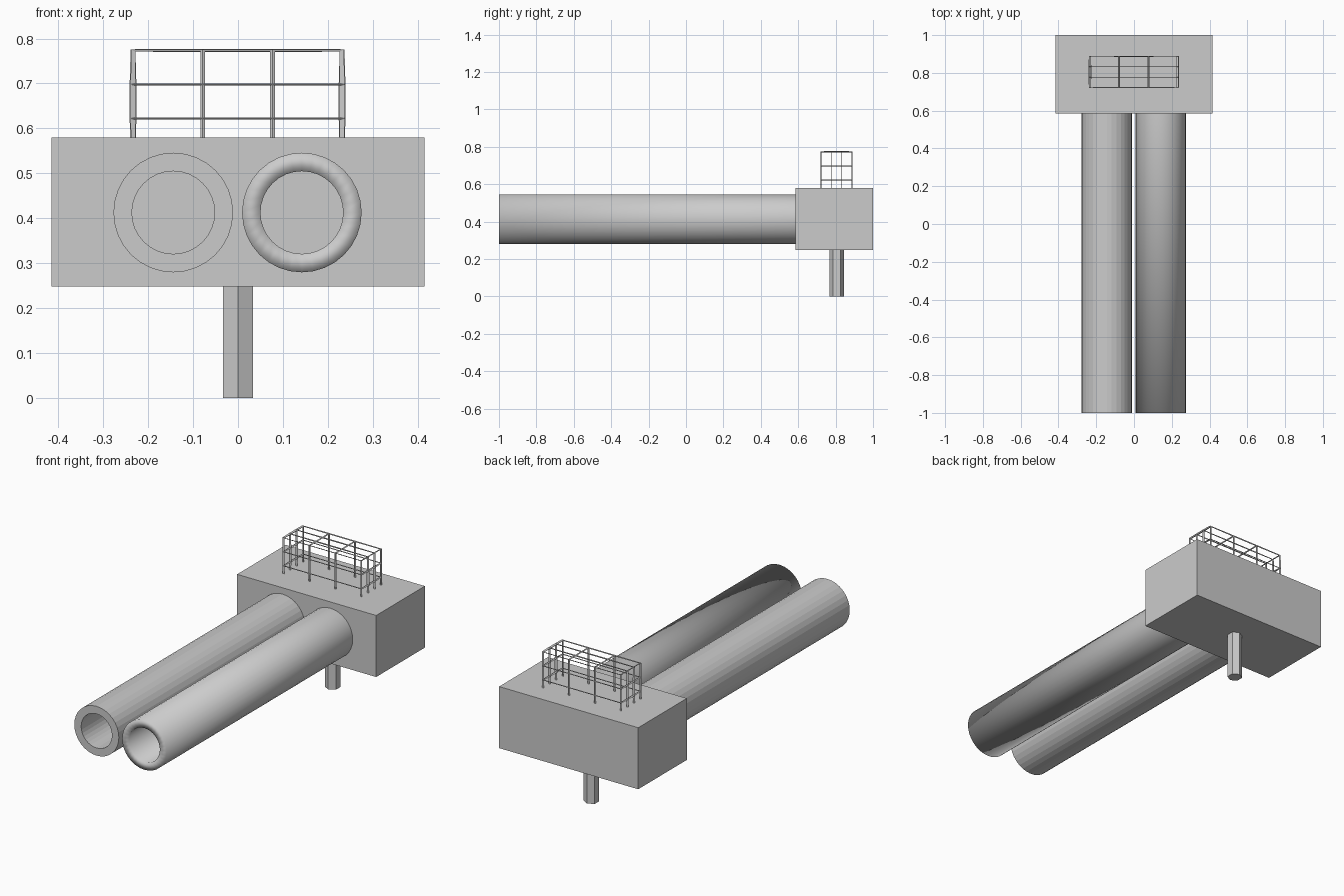
import bpy, bmesh
from math import pi, sin, cos

if "Cube" in bpy.data.objects:
    bpy.data.objects.remove(bpy.data.objects["Cube"])


def make_object(name, bm, loc=(0, 0, 0), scale=(1, 1, 1), smooth=False):
    bmesh.ops.recalc_face_normals(bm, faces=bm.faces)
    for f in bm.faces:
        f.smooth = smooth
    me = bpy.data.meshes.new(name)
    bm.to_mesh(me)
    bm.free()
    ob = bpy.data.objects.new(name, me)
    ob.location = loc
    ob.scale = scale
    bpy.context.collection.objects.link(ob)
    return ob


def barrel(name, x, smooth, sides=32, outer=0.133, inner=0.092):
    # hollow tube along y: outer wall, front lip, bore
    bm = bmesh.new()
    profile = [(outer, 0.59), (outer, -1.0), (inner, -1.0), (inner, 0.59)]
    rings = [[bm.verts.new((r * sin(2 * pi * i / sides), y, r * cos(2 * pi * i / sides)))
              for i in range(sides)] for r, y in profile]
    for a, b in zip(rings, rings[1:]):
        for i in range(sides):
            j = (i + 1) % sides
            bm.faces.new((a[i], a[j], b[j], b[i]))
    return make_object(name, bm, (x, 0, 0.413), smooth=smooth)


# main block
bm = bmesh.new()
bmesh.ops.create_cube(bm, size=1)
make_object("housing", bm, (0, 0.7925, 0.414), (0.83, 0.415, 0.332))

# twin tubes: one faceted, one fully smooth
barrel("left_barrel", -0.144, False)
barrel("right_barrel", 0.142, True)

# hexagonal support post with a corner facing front
bm = bmesh.new()
bmesh.ops.create_cone(bm, cap_ends=True, segments=6, radius1=0.038, radius2=0.038, depth=0.25)
post = make_object("support_post", bm, (0, 0.806, 0.125))
if abs(max(v.co.x for v in post.data.vertices) - 0.038) < 1e-4:
    post.rotation_euler.z = pi / 6

# wire cage: 3 x 3 x 3 grid, lower row sunk into the housing
bm = bmesh.new()
bmesh.ops.create_cube(bm, size=2)
bmesh.ops.subdivide_edges(bm, edges=bm.edges[:], cuts=2, use_grid_fill=True)
cage = make_object("wire_cage", bm, (-0.001, 0.805, 0.660), (0.2325, 0.083, 0.1135))
wire = cage.modifiers.new("wire", 'WIREFRAME')
wire.thickness = 0.065
wire.use_even_offset = False
